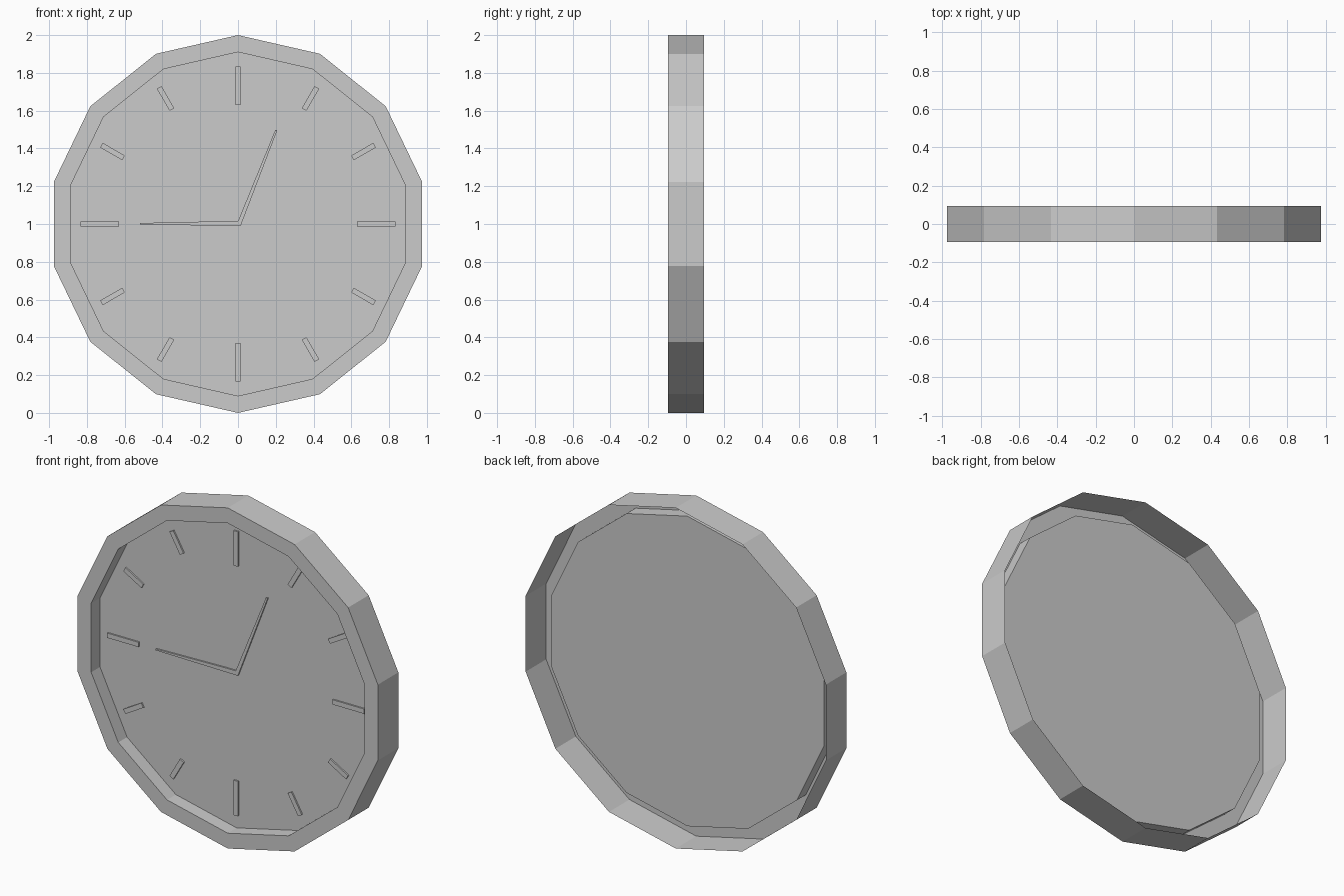
import bpy, bmesh
from math import sin, cos, pi

cube = bpy.data.objects.get("Cube")
if cube:
    bpy.data.objects.remove(cube)

SIDES = 14
CENTRE_Z = 1.0
DIAL_Y = -0.013

grey = bpy.data.materials.new("plain_grey")
grey.use_nodes = True
colour = (0.6, 0.6, 0.6, 1)
grey.diffuse_color = colour
grey.node_tree.nodes["Principled BSDF"].inputs["Base Color"].default_value = colour


def finish(name, bm):
    mesh = bpy.data.meshes.new(name)
    bm.to_mesh(mesh)
    bm.free()
    mesh.materials.append(grey)
    obj = bpy.data.objects.new(name, mesh)
    bpy.context.collection.objects.link(obj)
    return obj


def ring(bm, radius, y):
    angles = [2 * pi * i / SIDES for i in range(SIDES)]
    return [bm.verts.new((radius * sin(a), y, CENTRE_Z + radius * cos(a))) for a in angles]


def plate(name, outline, thickness=0.009):
    """Thin raised plate on the dial from (x, height above centre) points."""
    bm = bmesh.new()
    face = bm.faces.new([bm.verts.new((x, DIAL_Y, CENTRE_Z + z)) for x, z in outline])
    extruded = bmesh.ops.extrude_face_region(bm, geom=[face])["geom"]
    moved = [v for v in extruded if isinstance(v, bmesh.types.BMVert)]
    bmesh.ops.translate(bm, verts=moved, vec=(0, -thickness, 0))
    bmesh.ops.recalc_face_normals(bm, faces=bm.faces)
    return finish(name, bm)


# Case: thin outer wall open at the back, flat front rim, inner step
bm = bmesh.new()
profile = [(1.0, 0.095), (1.0, -0.095), (0.91, -0.095), (0.91, DIAL_Y)]
rings = [ring(bm, r, y) for r, y in profile]
for a, b in zip(rings, rings[1:]):
    for i in range(SIDES):
        j = (i + 1) % SIDES
        bm.faces.new((a[i], b[i], b[j], a[j]))
finish("case", bm)

# Recessed dial
bm = bmesh.new()
bm.faces.new(reversed(ring(bm, 0.91, DIAL_Y)))
finish("dial", bm)

# Hour marks, longer at the quarters
for hour in range(12):
    a = hour * pi / 6
    inner = 0.63 if hour % 3 == 0 else 0.70
    half = 0.014
    corners = [(-half, inner), (half, inner), (half, 0.835), (-half, 0.835)]
    plate(f"hour_mark_{hour or 12}",
          [(s * cos(a) + r * sin(a), r * cos(a) - s * sin(a)) for s, r in corners])

# Pair of tapered hands joined at the centre
plate("hands", [(0.197, 0.497), (0, 0.015), (-0.07, 0.015), (-0.52, 0.005),
                (-0.52, -0.003), (0, -0.01), (0.014, -0.01), (0.208, 0.497)])
